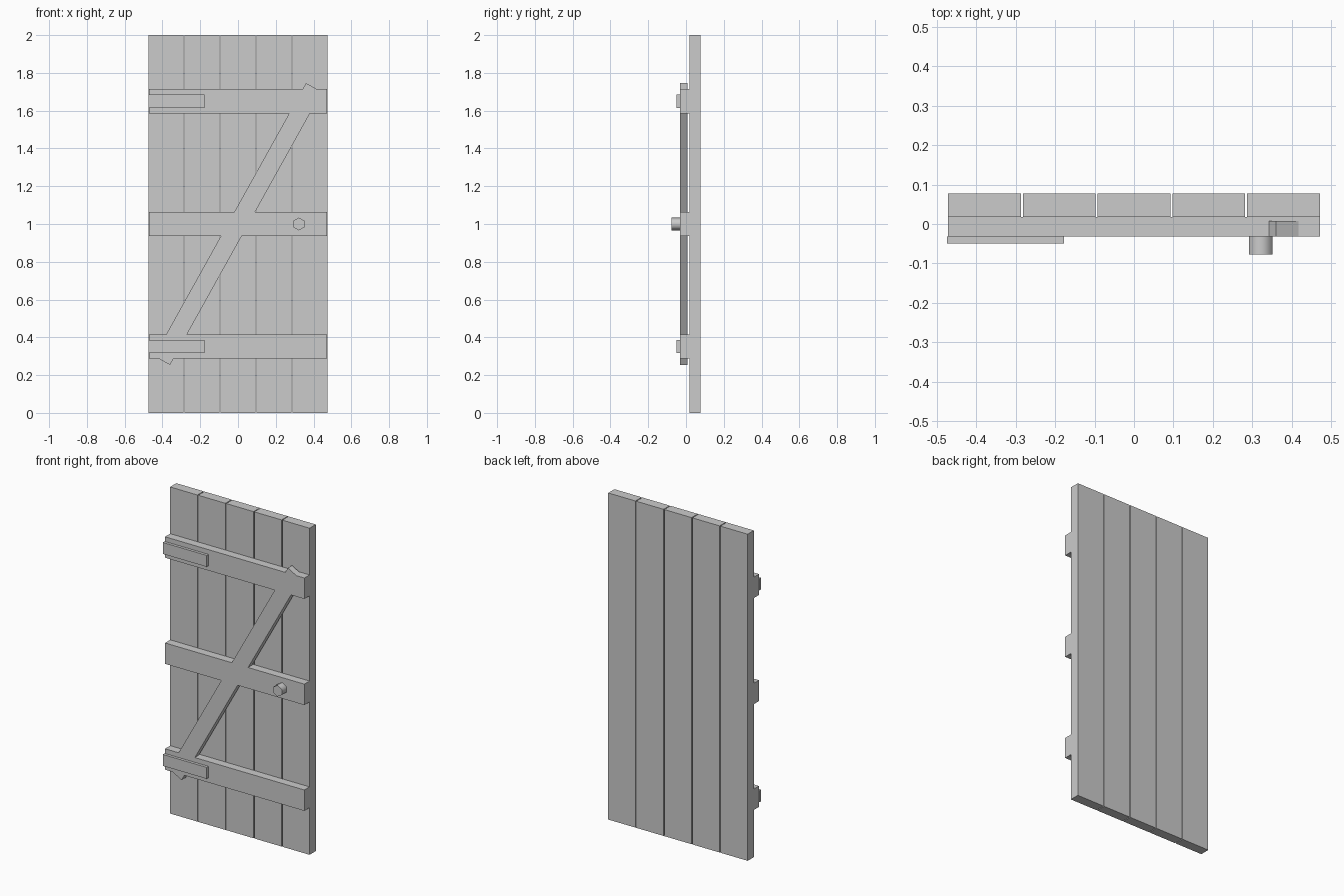
import bpy, math

if "Cube" in bpy.data.objects:
    bpy.data.objects.remove(bpy.data.objects["Cube"])

def box(name, x0, x1, y0, y1, z0, z1, angle=0.0):
    """Box from its extents, optionally turned about its own y axis."""
    bpy.ops.mesh.primitive_cube_add(
        size=1, location=((x0 + x1) / 2, (y0 + y1) / 2, (z0 + z1) / 2))
    ob = bpy.context.object
    ob.name = name
    ob.scale = (x1 - x0, y1 - y0, z1 - z0)
    bpy.ops.object.transform_apply(location=False, rotation=False, scale=True)
    ob.rotation_euler.y = angle
    return ob

BACK, PLANK_Y, LEDGE_Y = 0.078, 0.018, -0.032
HALF = 0.472

# Five vertical planks with narrow gaps
for i in range(5):
    c = (i - 2) * 0.19
    box(f"plank_{i + 1}", c - 0.0925, c + 0.0925, PLANK_Y, BACK, 0, 2)

# Horizontal ledges
for name, z in (("bottom", 0.352), ("middle", 1.0), ("top", 1.65)):
    box(f"{name}_ledge", -HALF, HALF, LEDGE_Y, PLANK_Y, z - 0.064, z + 0.064)

# Diagonal brace, front flush with the ledges and clear of the planks
box("diagonal_brace", -0.048, 0.048, LEDGE_Y, 0.008, 1 - 0.827, 1 + 0.827,
    math.radians(29.1))

# Hinge straps on the left
for name, z in (("bottom", 0.352), ("top", 1.65)):
    box(f"{name}_hinge_strap", -0.475, -0.178, -0.049, LEDGE_Y, z - 0.035, z + 0.035)

# Hexagonal handle knob
bpy.ops.mesh.primitive_cylinder_add(
    vertices=6, radius=0.034, depth=0.046, location=(0.322, -0.055, 1.0),
    rotation=(math.radians(90), 0, 0))
bpy.context.object.name = "handle_knob"
bpy.ops.object.shade_smooth_by_angle(angle=math.radians(65))
